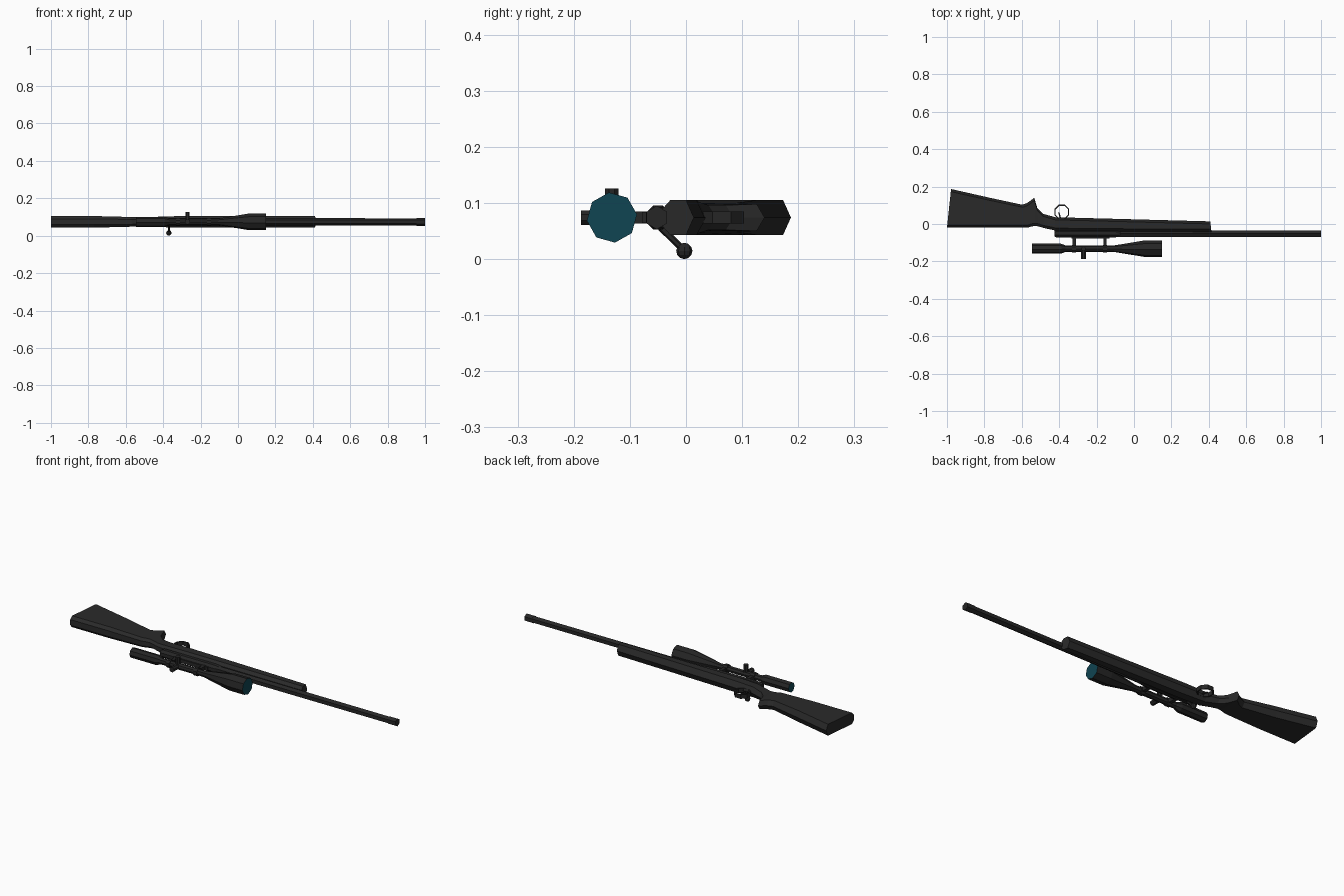
import bpy, bmesh, math
from mathutils import Vector

if "Cube" in bpy.data.objects:
    bpy.data.objects.remove(bpy.data.objects["Cube"])

ZC = 0.074  # middle plane of the rifle, which lies on its side


def material(name, rgb):
    m = bpy.data.materials.new(name)
    m.diffuse_color = (*rgb, 1)
    m.use_nodes = True
    m.node_tree.nodes["Principled BSDF"].inputs["Base Color"].default_value = m.diffuse_color
    return m


STOCK = material("stock_charcoal", (0.023, 0.023, 0.023))
METAL = material("gun_metal", (0.019, 0.019, 0.019))
LENS = material("lens_teal", (0.005, 0.058, 0.085))


def finish(name, bm, *mats):
    bmesh.ops.recalc_face_normals(bm, faces=bm.faces)
    me = bpy.data.meshes.new(name)
    bm.to_mesh(me)
    bm.free()
    for m in mats:
        me.materials.append(m)
    ob = bpy.data.objects.new(name, me)
    bpy.context.collection.objects.link(ob)
    return ob


def loft(name, rings, *mats, cap_index=0):
    """Skin a list of equal-length point rings and cap both ends."""
    bm = bmesh.new()
    vs = [[bm.verts.new(p) for p in r] for r in rings]
    n = len(vs[0])
    for a, b in zip(vs, vs[1:]):
        for i in range(n):
            j = (i + 1) % n
            bm.faces.new((a[i], a[j], b[j], b[i]))
    for r in (vs[0], vs[-1]):
        bm.faces.new(r).material_index = cap_index
    return finish(name, bm, *mats)


def lathe(name, profile, y, sides, turn, *mats, cap_index=0):
    """Round part along x from (x, radius) pairs."""
    rings = []
    for x, r in profile:
        angs = [math.radians(turn) + math.tau * i / sides for i in range(sides)]
        rings.append([(x, y + r * math.cos(a), ZC + r * math.sin(a)) for a in angs])
    return loft(name, rings, *mats, cap_index=cap_index)


def rod(name, a, b, r, sides, mat):
    """Straight cylinder between two points."""
    a, b = Vector(a), Vector(b)
    q = (b - a).to_track_quat('Z', 'Y')
    rings = [[p + q @ Vector((r * math.cos(math.tau * (i + .5) / sides),
                              r * math.sin(math.tau * (i + .5) / sides), 0))
              for i in range(sides)] for p in (a, b)]
    return loft(name, rings, mat)


def box(name, x0, x1, y0, y1, half, mat):
    ring = lambda x: [(x, y0, ZC - half), (x, y1, ZC - half), (x, y1, ZC + half), (x, y0, ZC + half)]
    return loft(name, [ring(x0), ring(x1)], mat)


# Stock: each section is top point, bottom point, half width
sections = [
    ((-1.0, -0.020), (-0.978, 0.187), 0.031),
    ((-0.77, -0.020), (-0.77, 0.140), 0.031),
    ((-0.57, -0.020), (-0.597, 0.103), 0.026),
    ((-0.55, -0.014), (-0.570, 0.113), 0.025),
    ((-0.53, -0.010), (-0.533, 0.140), 0.024),
    ((-0.51, -0.013), (-0.517, 0.085), 0.022),
    ((-0.48, -0.022), (-0.485, 0.054), 0.022),
    ((-0.42, -0.035), (-0.420, 0.036), 0.028),
    ((-0.30, -0.038), (-0.300, 0.033), 0.031),
    ((0.414, -0.042), (0.408, 0.014), 0.031),
]
rings = []
for top, bot, w in sections:
    t, b = Vector((*top, ZC)), Vector((*bot, ZC))
    d = (b - t).normalized() * 0.014
    side = Vector((0, 0, w))
    rings.append([t + side * .5, t + d + side, b - d + side, b,
                  b - d - side, t + d - side, t - side * .5])
loft("stock", rings, STOCK)

# Barrel, muzzle and receiver
lathe("barrel", [(-0.2, .020), (0.96, .019)], -0.052, 6, 30, METAL)
lathe("muzzle", [(0.955, .021), (1.0, .021)], -0.052, 6, 30, METAL)
lathe("receiver", [(-0.425, .018), (-0.415, .023), (-0.10, .023), (-0.07, .019)], -0.050, 8, 22.5, METAL)

# Bolt handle with round knob
rod("bolt_handle", (-0.37, -0.045, 0.056), (-0.37, -0.006, 0.018), .006, 6, METAL)
bm = bmesh.new()
bmesh.ops.create_uvsphere(bm, u_segments=8, v_segments=6, radius=0.0145)
bmesh.ops.translate(bm, vec=(-0.37, -0.003, 0.0145), verts=bm.verts)
finish("bolt_knob", bm, METAL)

# Trigger guard: thin octagonal band, plus trigger
bm = bmesh.new()
loops = []
for r, h in ((.043, -.011), (.043, .011), (.036, .011), (.036, -.011)):
    loops.append([bm.verts.new((-0.386 + r * math.cos(math.tau * (i + .5) / 8),
                                0.064 + r * math.sin(math.tau * (i + .5) / 8), ZC + h))
                  for i in range(8)])
for k in range(4):
    a, b = loops[k], loops[(k + 1) % 4]
    for i in range(8):
        j = (i + 1) % 8
        bm.faces.new((a[i], a[j], b[j], b[i]))
finish("trigger_guard", bm, METAL)
rod("trigger", (-0.392, 0.025, ZC), (-0.402, 0.062, ZC), .004, 6, METAL)

# Scope body with tinted lenses on both ends
SY = -0.132
lathe("scope", [(-0.545, .027), (-0.39, .027), (-0.365, .017), (-0.11, .017),
                (0.06, .045), (0.15, .045)], SY, 8, 7, METAL, LENS, cap_index=1)

# Scope mounts: ring, foot and shared rail
box("mount_rail", -0.335, -0.13, -0.078, -0.066, 0.010, METAL)
for label, x in (("rear", -0.32), ("front", -0.155)):
    lathe(label + "_scope_ring", [(x - .011, .022), (x + .011, .022)], SY, 8, 22.5, METAL)
    box(label + "_mount_foot", x - .009, x + .009, SY + .01, -0.066, 0.011, METAL)

# Adjustment turrets
rod("side_turret", (-0.27, SY, ZC), (-0.27, SY, 0.126), .013, 8, METAL)
rod("top_turret", (-0.27, SY, ZC), (-0.27, -0.187, ZC), .014, 8, METAL)
